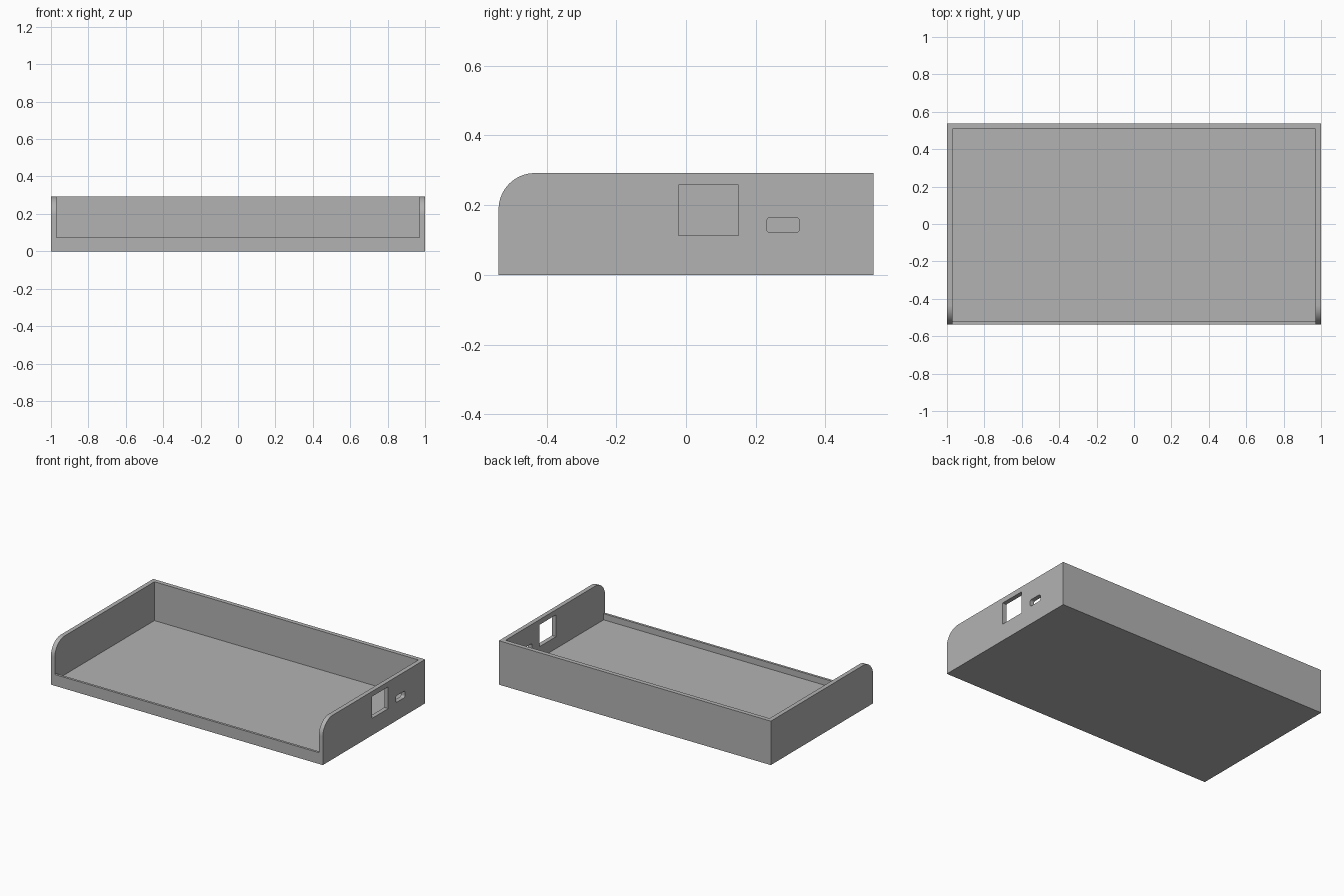
import bpy, bmesh, math

if "Cube" in bpy.data.objects:
    bpy.data.objects.remove(bpy.data.objects["Cube"])

X, Y, Z = 1.0, 0.5375, 0.292      # half width, half depth, height
WALL, LIP, FLOOR, LIP_TOP = 0.029, 0.016, 0.034, 0.075
RADIUS = 0.104                    # front corner of the side walls

grey = bpy.data.materials.new("grey")
grey.diffuse_color = (0.45, 0.45, 0.45, 1)
grey.use_nodes = True
grey.node_tree.nodes["Principled BSDF"].inputs["Base Color"].default_value = grey.diffuse_color


def arc(cy, cz, r, start, end, steps):
    """Points of an arc in the y-z plane, angles in degrees."""
    return [(cy + r * math.cos(math.radians(start + (end - start) * i / steps)),
             cz + r * math.sin(math.radians(start + (end - start) * i / steps)))
            for i in range(steps + 1)]


def rect(y0, y1, z0, z1):
    return [(y0, z0), (y1, z0), (y1, z1), (y0, z1)]


def prism(name, outline, x0, x1):
    """Extrude a y-z outline along x."""
    bm = bmesh.new()
    face = bm.faces.new([bm.verts.new((x0, y, z)) for y, z in outline])
    out = bmesh.ops.extrude_face_region(bm, geom=[face])
    verts = [v for v in out["geom"] if isinstance(v, bmesh.types.BMVert)]
    bmesh.ops.translate(bm, verts=verts, vec=(x1 - x0, 0, 0))
    bmesh.ops.recalc_face_normals(bm, faces=bm.faces)
    mesh = bpy.data.meshes.new(name)
    bm.to_mesh(mesh)
    bm.free()
    mesh.materials.append(grey)
    obj = bpy.data.objects.new(name, mesh)
    bpy.context.collection.objects.link(obj)
    return obj


# Tray body with rounded upper front corners
profile = [(-Y, 0), (Y, 0), (Y, Z)] + arc(-Y + RADIUS, Z - RADIUS, RADIUS, 90, 180, 24)
tray = prism("tray", profile, -X, X)

# Inside space, with a stepped profile that leaves the low front lip
inner = X - WALL
cavity = [(-Y + LIP, FLOOR), (Y - WALL, FLOOR), (Y - WALL, 0.5),
          (-Y - 0.1, 0.5), (-Y - 0.1, LIP_TOP), (-Y + LIP, LIP_TOP)]

# Rounded slot in the right wall
y0, y1, z0, z1, r = 0.231, 0.326, 0.121, 0.165, 0.012
slot = (arc(y0 + r, z0 + r, r, 180, 270, 6) + arc(y1 - r, z0 + r, r, 270, 360, 6)
        + arc(y1 - r, z1 - r, r, 0, 90, 6) + arc(y0 + r, z1 - r, r, 90, 180, 6))

cutters = [
    prism("cavity_cutter", cavity, -inner, inner),
    prism("square_port_cutter", rect(-0.022, 0.15, 0.113, 0.258), X - 0.1, X + 0.1),
    prism("slot_port_cutter", slot, X - 0.1, X + 0.1),
]

bpy.context.view_layer.objects.active = tray
tray.select_set(True)
for cutter in cutters:
    mod = tray.modifiers.new(cutter.name, "BOOLEAN")
    mod.operation, mod.solver, mod.object = "DIFFERENCE", "EXACT", cutter
    bpy.ops.object.modifier_apply(modifier=mod.name)
    bpy.data.objects.remove(cutter)

# Smooth the rounded corners, keep the edges sharp
bpy.ops.object.shade_smooth_by_angle(angle=math.radians(30))
